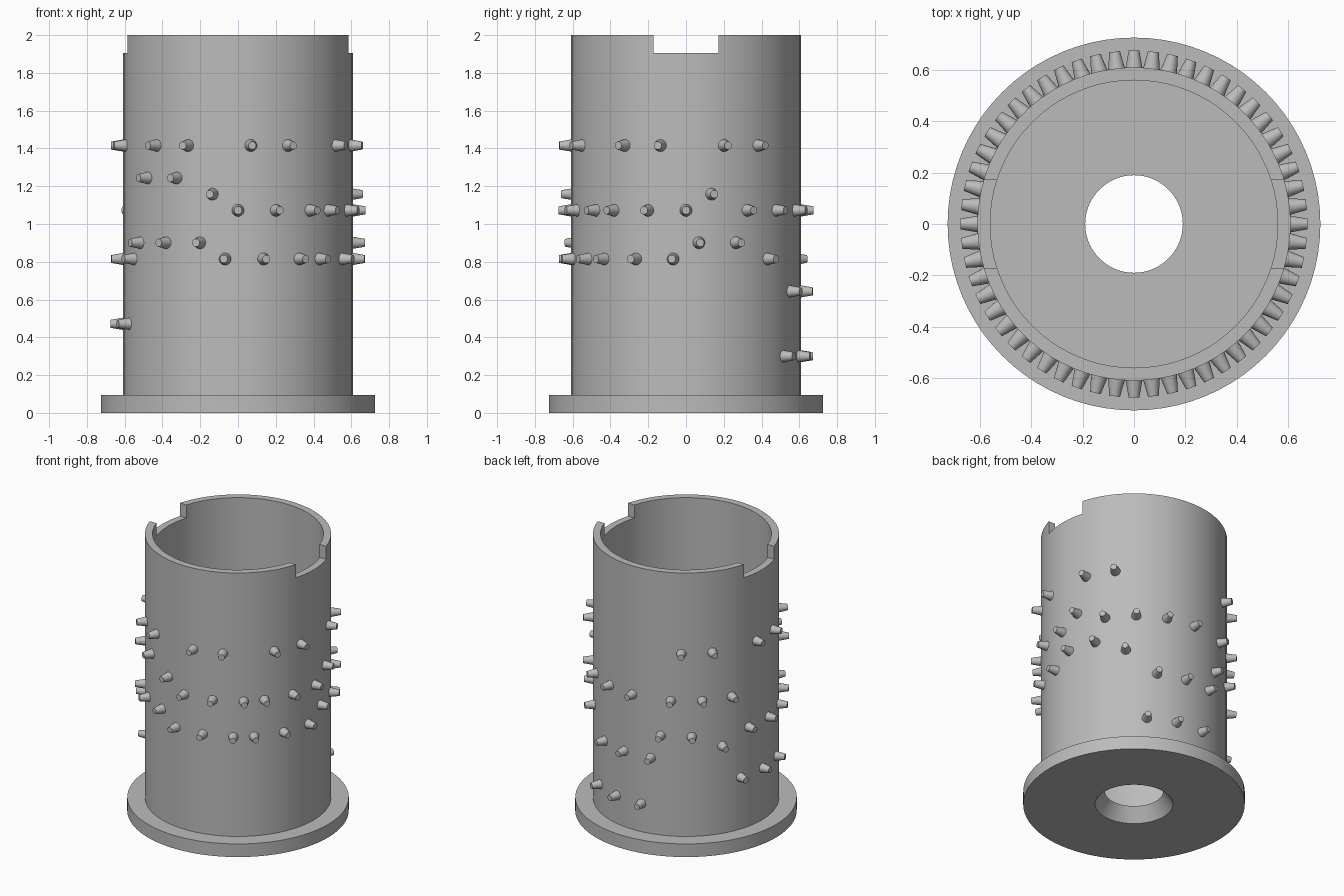
import bpy, bmesh
from math import pi
from mathutils import Matrix, Vector

if "Cube" in bpy.data.objects:
    bpy.data.objects.remove(bpy.data.objects["Cube"])

SIDES = 80
OUTER, INNER, HEIGHT, FLOOR = 0.61, 0.56, 2.0, 0.095

grey = bpy.data.materials.new("plain grey")
grey.use_nodes = True
grey.diffuse_color = (0.5, 0.5, 0.5, 1)
grey.node_tree.nodes["Principled BSDF"].inputs["Base Color"].default_value = (0.5, 0.5, 0.5, 1)


def make_object(name, bm):
    bmesh.ops.recalc_face_normals(bm, faces=bm.faces)
    mesh = bpy.data.meshes.new(name)
    bm.to_mesh(mesh)
    bm.free()
    mesh.materials.append(grey)
    obj = bpy.data.objects.new(name, mesh)
    bpy.context.collection.objects.link(obj)
    return obj


def activate(obj):
    bpy.ops.object.select_all(action="DESELECT")
    obj.select_set(True)
    bpy.context.view_layer.objects.active = obj


def smooth(obj):
    activate(obj)
    bpy.ops.object.shade_smooth_by_angle(angle=pi / 6)


# Drum: flange, thin wall and floor with a tapered hole, turned from one profile
profile = [(0.255, 0), (0.726, 0), (0.726, FLOOR), (OUTER, FLOOR), (OUTER, HEIGHT),
           (INNER, HEIGHT), (INNER, FLOOR), (0.19, FLOOR)]
bm = bmesh.new()
verts = [bm.verts.new((r, 0, z)) for r, z in profile]
edges = [bm.edges.new((verts[i - 1], verts[i])) for i in range(len(verts))]
bmesh.ops.spin(bm, geom=verts + edges, cent=(0, 0, 0), axis=(0, 0, 1),
               angle=2 * pi, steps=SIDES, use_merge=True)
bmesh.ops.remove_doubles(bm, verts=bm.verts, dist=0.0001)
drum = make_object("drum", bm)

# Drive slots: one bar cuts both sides of the rim
bm = bmesh.new()
bmesh.ops.create_cube(bm, size=1, matrix=Matrix.Translation((0, 0, HEIGHT + 0.005))
                      @ Matrix.Diagonal((2, 0.344, 0.2, 1)))
cutter = make_object("slot_cutter", bm)
cutter.hide_render = True
cut = drum.modifiers.new("slots", "BOOLEAN")
cut.operation = "DIFFERENCE"
cut.solver = "EXACT"
cut.object = cutter
activate(drum)
bpy.ops.object.modifier_apply(modifier=cut.name)
bpy.data.objects.remove(cutter)
smooth(drum)

# Pins: one per step around the drum, each letter giving its height row
rows = "jngjngjgjngjngjhknhjngjaejaejaegjngjnfjcgncgncghlnhlnhkg"
LOWEST, ROW_GAP = 0.3, 0.0858
bm = bmesh.new()
for step, row in enumerate(rows):
    z = LOWEST + ROW_GAP * (ord(row) - ord("a"))
    place = (Matrix.Rotation(2 * pi * step / len(rows), 4, "Z")
             @ Matrix.Translation(Vector((0, -0.6375, z)))
             @ Matrix.Rotation(pi / 2, 4, "X"))
    bmesh.ops.create_cone(bm, cap_ends=True, segments=20, radius1=0.034,
                          radius2=0.021, depth=0.075, matrix=place)
smooth(make_object("drum_pins", bm))
